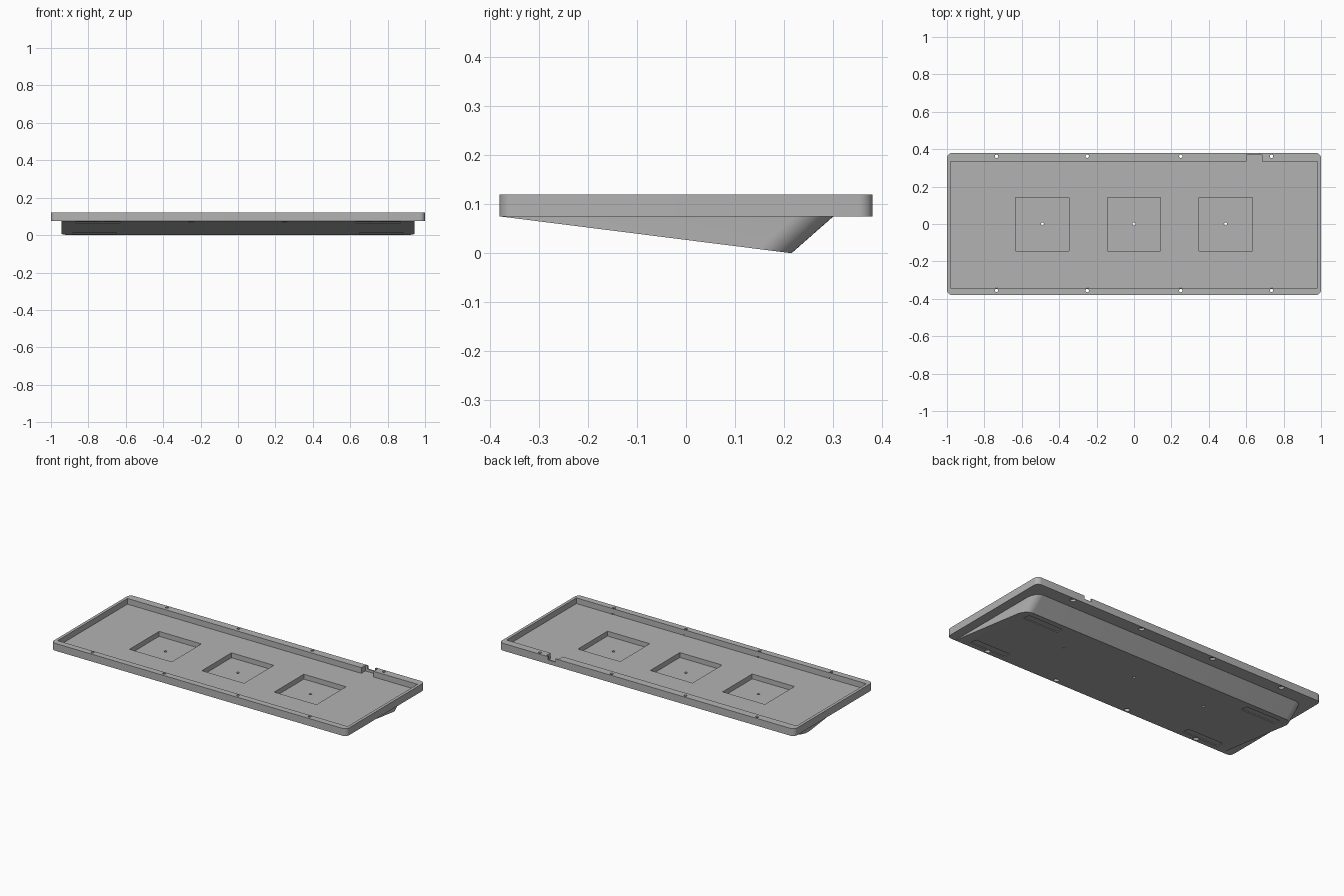
import bpy, bmesh, math
from mathutils import Matrix

default = bpy.data.objects.get("Cube")
if default:
    bpy.data.objects.remove(default)

gray = bpy.data.materials.new("plain gray")
gray.use_nodes = True
COLOR = (0.45, 0.45, 0.45, 1)
gray.diffuse_color = COLOR
gray.node_tree.nodes["Principled BSDF"].inputs["Base Color"].default_value = COLOR

TOP, RIM, FLOOR, WELL = 0.12, 0.075, 0.085, 0.055
SLOPE = math.atan2(0.075, 0.595)


def make(name, bm):
    bmesh.ops.recalc_face_normals(bm, faces=bm.faces)
    mesh = bpy.data.meshes.new(name)
    bm.to_mesh(mesh)
    bm.free()
    mesh.materials.append(gray)
    obj = bpy.data.objects.new(name, mesh)
    bpy.context.collection.objects.link(obj)
    return obj


def add_box(bm, x0, x1, y0, y1, z0, z1, tilt=0):
    mat = (Matrix.Translation(((x0 + x1) / 2, (y0 + y1) / 2, (z0 + z1) / 2))
           @ Matrix.Rotation(tilt, 4, 'X')
           @ Matrix.Diagonal((x1 - x0, y1 - y0, z1 - z0, 1)))
    bmesh.ops.create_cube(bm, size=1, matrix=mat)


def add_hole(bm, x, y, r, z0, z1):
    bmesh.ops.create_cone(bm, cap_ends=True, segments=20, radius1=r, radius2=r, depth=z1 - z0,
                          matrix=Matrix.Translation((x, y, (z0 + z1) / 2)))


def boolean(obj, bm, operation='DIFFERENCE'):
    tool = make("tool", bm)
    tool.hide_render = True
    mod = obj.modifiers.new("boolean", 'BOOLEAN')
    mod.operation, mod.object, mod.solver = operation, tool, 'EXACT'
    bpy.context.view_layer.objects.active = obj
    bpy.ops.object.modifier_apply(modifier=mod.name)
    bpy.data.objects.remove(tool)


# Rounded tray slab
bm = bmesh.new()
add_box(bm, -1, 1, -0.38, 0.38, RIM, TOP)
upright = [e for e in bm.edges if abs(e.verts[0].co.z - e.verts[1].co.z) > 0.01]
bmesh.ops.bevel(bm, geom=upright, offset=0.028, segments=8, profile=0.5, affect='EDGES')
case = make("keyboard_case_bottom", bm)

# Wedge underside with rounded rear corners
bm = bmesh.new()
profile = [(-0.3795, RIM), (0.215, 0), (0.306, 0.08), (-0.3795, 0.08)]
face = bm.faces.new([bm.verts.new((-0.943, y, z)) for y, z in profile])
side = bmesh.ops.extrude_face_region(bm, geom=[face])["geom"]
for v in side:
    if isinstance(v, bmesh.types.BMVert):
        v.co.x = 0.943
bmesh.ops.recalc_face_normals(bm, faces=bm.faces)
corners = [e for e in bm.edges if all(v.co.y > 0.2 for v in e.verts)
           and abs(e.verts[0].co.z - e.verts[1].co.z) > 0.01]
bmesh.ops.bevel(bm, geom=corners, offset=0.052, segments=10, profile=0.5, affect='EDGES')
boolean(case, bm, 'UNION')

# Main recess
bm = bmesh.new()
add_box(bm, -0.982, 0.982, -0.342, 0.333, FLOOR, 0.2)
boolean(case, bm)

# Three square wells
bm = bmesh.new()
for x in (-0.49, 0, 0.49):
    add_box(bm, x - 0.143, x + 0.143, -0.145, 0.141, WELL, 0.1)
boolean(case, bm)

# Cable port: wide pocket in the rear rim, narrower opening to the outside
bm = bmesh.new()
add_box(bm, 0.602, 0.685, 0.32, 0.372, FLOOR, 0.2)
boolean(case, bm)
bm = bmesh.new()
add_box(bm, 0.618, 0.669, 0.36, 0.4, 0.1, 0.2)
boolean(case, bm)

# Screw holes through the rim and well centres
bm = bmesh.new()
for y in (-0.356, 0.362):
    for x in (-0.735, -0.25, 0.25, 0.735):
        add_hole(bm, x, y, 0.009, -0.1, 0.2)
for x in (-0.49, 0, 0.49):
    add_hole(bm, x, 0, 0.008, -0.1, 0.2)
boolean(case, bm)

# Counterbores under the rim
bm = bmesh.new()
for y in (-0.356, 0.362):
    for x in (-0.735, -0.25, 0.25, 0.735):
        add_hole(bm, x, y, 0.016, -0.1, 0.088)
boolean(case, bm)

# Shallow foot recesses on the sloping underside
bm = bmesh.new()
for s in (-1, 1):
    for y, inner, outer in ((-0.315, 0.63, 0.87), (0.15, 0.65, 0.885)):
        z = RIM * (0.215 - y) / 0.595
        x0, x1 = sorted((s * inner, s * outer))
        add_box(bm, x0, x1, y - 0.025, y + 0.025, z - 0.004, z + 0.004, -SLOPE)
boolean(case, bm)

# Smooth rounded corners, crisp edges
bpy.ops.object.select_all(action='DESELECT')
case.select_set(True)
bpy.context.view_layer.objects.active = case
bpy.ops.object.shade_smooth_by_angle(angle=math.radians(30))
